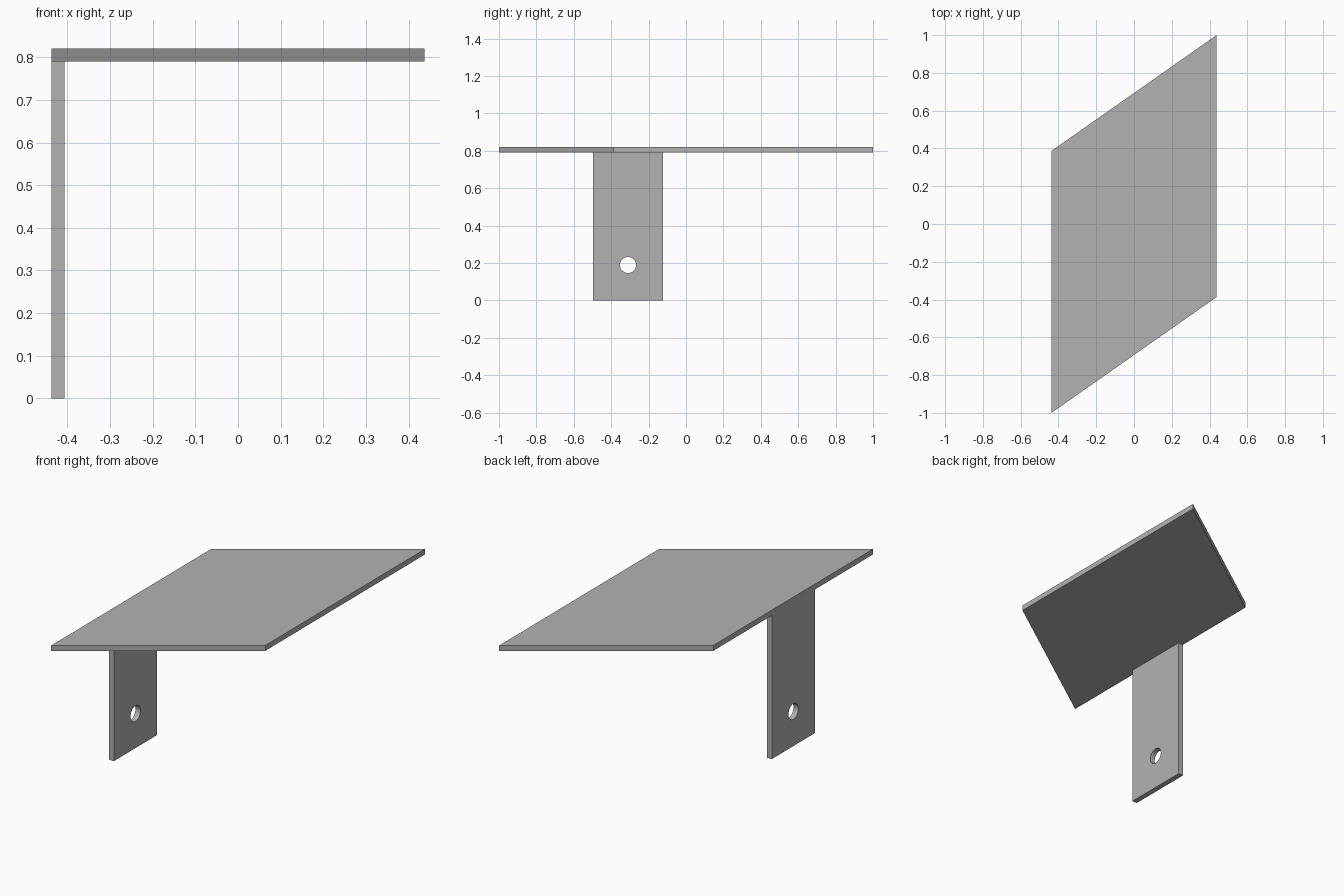
import bpy
import bmesh
from math import cos, sin, tau, radians
from mathutils import Vector

cube = bpy.data.objects.get("Cube")
if cube:
    bpy.data.objects.remove(cube, do_unlink=True)

grey = bpy.data.materials.new("plain_grey")
grey.use_nodes = True
colour = (0.45, 0.45, 0.45, 1)
grey.diffuse_color = colour
grey.node_tree.nodes["Principled BSDF"].inputs["Base Color"].default_value = colour


def plate(name, outlines, thickness):
    """Fill flat outlines (the first outer, the rest holes) and extrude."""
    bm = bmesh.new()
    edges = []
    for points in outlines:
        verts = [bm.verts.new(p) for p in points]
        edges += [bm.edges.new((v, verts[i - 1])) for i, v in enumerate(verts)]
    bmesh.ops.triangle_fill(bm, edges=edges, use_beauty=True)
    result = bmesh.ops.extrude_face_region(bm, geom=bm.faces[:], use_keep_orig=True)
    moved = [g for g in result["geom"] if isinstance(g, bmesh.types.BMVert)]
    bmesh.ops.translate(bm, verts=moved, vec=Vector(thickness))
    bmesh.ops.recalc_face_normals(bm, faces=bm.faces[:])
    mesh = bpy.data.meshes.new(name)
    bm.to_mesh(mesh)
    bm.free()
    mesh.materials.append(grey)
    obj = bpy.data.objects.new(name, mesh)
    bpy.context.collection.objects.link(obj)
    bpy.ops.object.select_all(action="DESELECT")
    obj.select_set(True)
    bpy.context.view_layer.objects.active = obj
    bpy.ops.object.shade_smooth_by_angle(angle=radians(30))
    return obj


half_width, thick, under = 0.437, 0.03, 0.79

# Slanted parallelogram top
corners = [(-half_width, -1), (half_width, -0.387), (half_width, 1), (-half_width, 0.387)]
plate("top_plate", [[(x, y, under) for x, y in corners]], (0, 0, thick))

# Upright mounting tab with a round bolt hole
front, back = -0.498, -0.122
mid, hole_z, radius, sides = (front + back) / 2, 0.19, 0.043, 40
tab = [(-half_width, y, z) for y, z in ((front, 0), (back, 0), (back, under), (front, under))]
hole = [(-half_width, mid + radius * cos(tau * i / sides), hole_z + radius * sin(tau * i / sides))
        for i in range(sides)]
plate("mounting_tab", [tab, hole], (thick, 0, 0))
